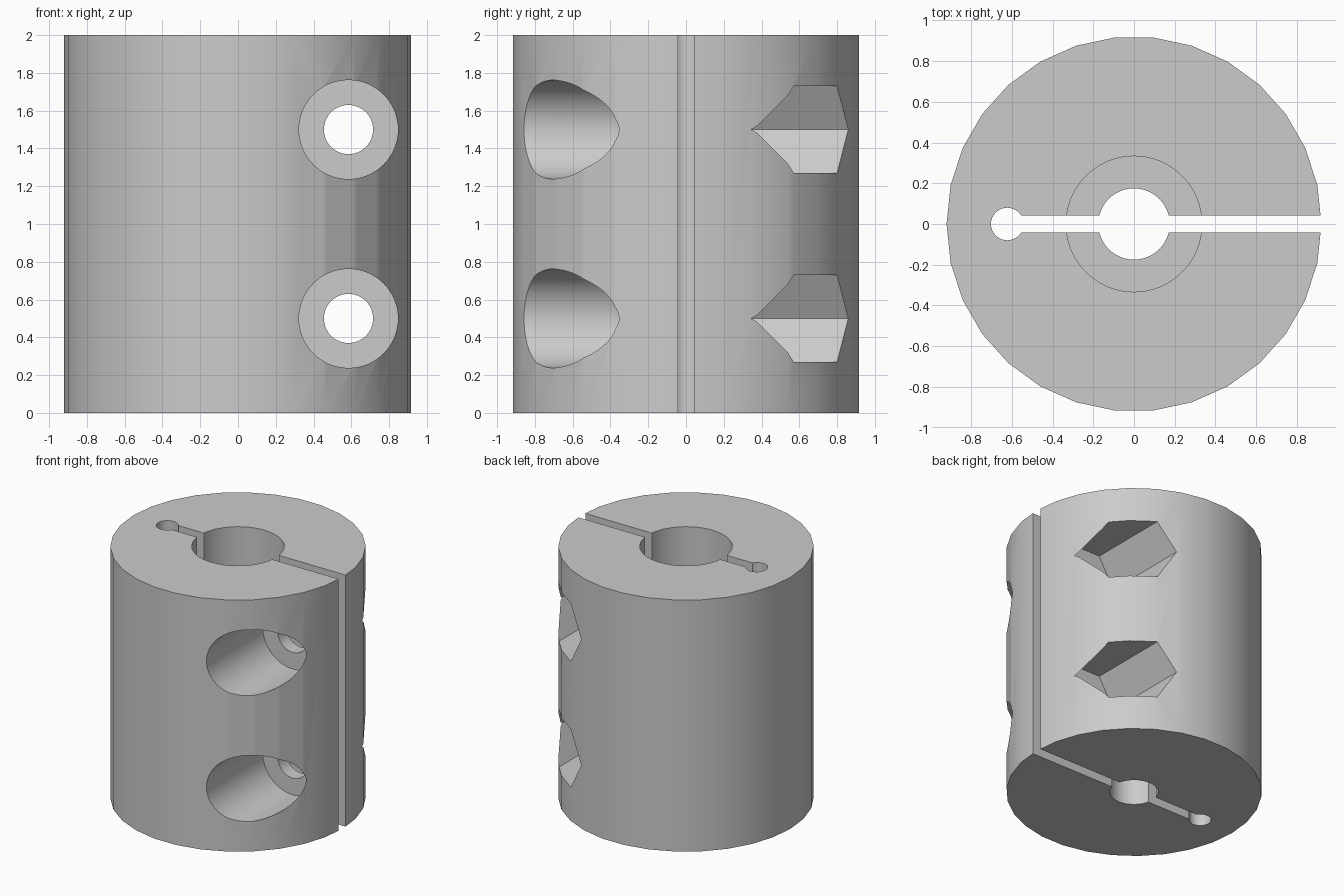
import bpy
from math import pi, radians

cube = bpy.data.objects.get("Cube")
if cube:
    bpy.data.objects.remove(cube, do_unlink=True)

# Plain grey metal
grey = bpy.data.materials.new("grey_metal")
grey.use_nodes = True
colour = (0.6, 0.6, 0.6, 1)
grey.diffuse_color = colour
grey.node_tree.nodes["Principled BSDF"].inputs["Base Color"].default_value = colour


def prism(name, radius, start, end, sides=64, axis="z", x=0, z=0):
    """Round or polygonal bar running along z or y between start and end."""
    mid = (start + end) / 2
    along_y = axis == "y"
    bpy.ops.mesh.primitive_cylinder_add(
        vertices=sides, radius=radius, depth=end - start,
        location=(x, mid, z) if along_y else (x, 0, mid),
        rotation=(pi / 2, 0, 0) if along_y else (0, 0, 0))
    obj = bpy.context.object
    # first corner lies on the x axis
    for v in obj.data.vertices:
        v.co.x, v.co.y = v.co.y, -v.co.x
    obj.name = name
    obj.data.materials.append(grey)
    return obj


# Clamp body
body = prism("coupler_body", 0.92, 0, 2, sides=30)

# Stepped shaft bore and relief hole at the end of the slit
cutters = [
    prism("narrow_bore_cutter", 0.175, -0.1, 2.1, sides=48),
    prism("wide_bore_cutter", 0.333, 1, 2.1),
    prism("relief_hole_cutter", 0.08, -0.1, 2.1, sides=32, x=-0.622),
]

# Clamping slit
bpy.ops.mesh.primitive_cube_add(size=1, location=(0.19, 0, 1))
slit = bpy.context.object
slit.name = "slit_cutter"
slit.scale = (1.62, 0.084, 2.2)
slit.data.materials.append(grey)
cutters.append(slit)

# Bolt holes with round head recesses in front and nut traps behind
for level, z in (("lower", 0.5), ("upper", 1.5)):
    place = dict(axis="y", x=0.585, z=z)
    cutters += [
        prism(level + "_bolt_hole_cutter", 0.13, -1, 1, **place),
        prism(level + "_head_recess_cutter", 0.262, -1, -0.15, **place),
        prism(level + "_nut_trap_cutter", 0.265, 0.15, 1, sides=6, **place),
    ]

for cutter in cutters:
    mod = body.modifiers.new(cutter.name, "BOOLEAN")
    mod.operation = "DIFFERENCE"
    mod.solver = "EXACT"
    mod.object = cutter

# Apply the cuts and clear the helpers away
bpy.ops.object.select_all(action="DESELECT")
body.select_set(True)
bpy.context.view_layer.objects.active = body
for mod in list(body.modifiers):
    bpy.ops.object.modifier_apply(modifier=mod.name)
for cutter in cutters:
    bpy.data.objects.remove(cutter, do_unlink=True)

bpy.ops.object.shade_smooth_by_angle(angle=radians(30))
